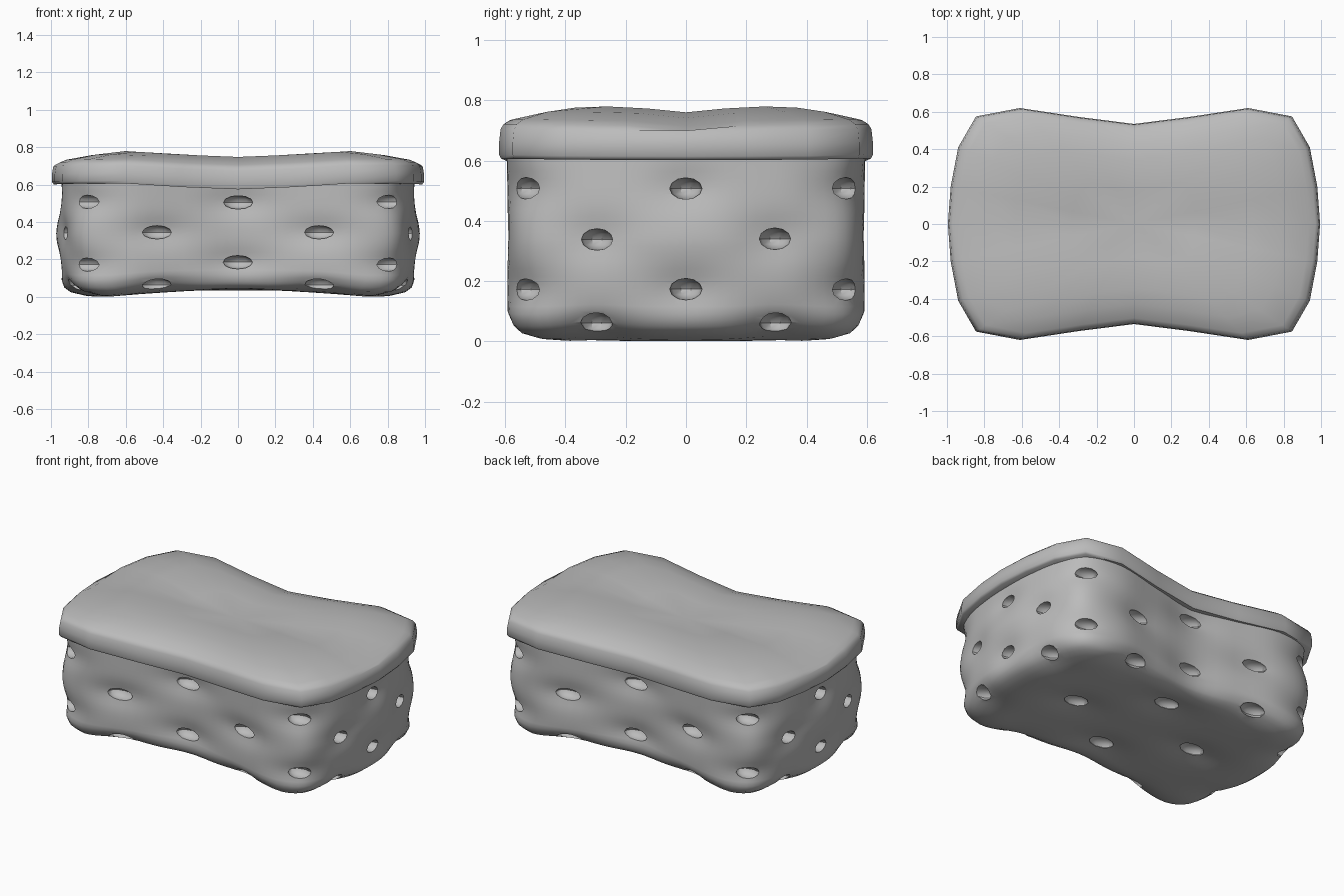
import bpy, bmesh, math
from mathutils import Vector
from mathutils.bvhtree import BVHTree

if "Cube" in bpy.data.objects:
    bpy.data.objects.remove(bpy.data.objects["Cube"])

grey = bpy.data.materials.new("sponge grey")
grey.diffuse_color = (0.5, 0.5, 0.5, 1)
grey.use_nodes = True
grey.node_tree.nodes["Principled BSDF"].inputs["Base Color"].default_value = grey.diffuse_color

# Quarter of the pinched outline, from the end to the middle of the long side
QUARTER = [(0.995, 0), (0.98, 0.2), (0.94, 0.41), (0.845, 0.575),
           (0.61, 0.62), (0.3, 0.573), (0, 0.535)]
OUTLINE = (QUARTER + [(-x, y) for x, y in QUARTER[-2::-1]]
           + [(-x, -y) for x, y in QUARTER[1:]]
           + [(x, -y) for x, y in QUARTER[-2:0:-1]])


def interp(table, v):
    for (a, fa), (b, fb) in zip(table, table[1:]):
        if v <= b:
            return fa + (fb - fa) * max(0, (v - a) / (b - a))
    return table[-1][1]


def refine(pts, n):
    """Closed smooth curve through the points."""
    out, k = [], len(pts)
    for i in range(k):
        p = [Vector(pts[(i + j) % k]) for j in (-1, 0, 1, 2)]
        for s in range(n):
            t = s / n
            q = 0.5 * (2 * p[1] + (p[2] - p[0]) * t
                       + (2 * p[0] - 5 * p[1] + 4 * p[2] - p[3]) * t ** 2
                       + (3 * p[1] - p[0] - 3 * p[2] + p[3]) * t ** 3)
            out.append(tuple(q))
    return out


def loft(outline, rings, shape):
    """Rings are (x scale, y scale, z), listed bottom to top; both ends close to a point."""
    bm = bmesh.new()
    n = len(outline)
    loops = [[bm.verts.new(shape(x * sx, y * sy, z)) for x, y in outline]
             for sx, sy, z in rings]
    for a, b in zip(loops, loops[1:]):
        for i in range(n):
            j = (i + 1) % n
            bm.faces.new((a[i], a[j], b[j], b[i]))
    for loop, z, up in ((loops[0], rings[0][2], False), (loops[-1], rings[-1][2], True)):
        tip = bm.verts.new(shape(0, 0, z))
        for i in range(n):
            a, b = loop[i], loop[(i + 1) % n]
            bm.faces.new((a, b, tip) if up else (b, a, tip))
    bm.normal_update()
    return bm


def to_object(bm, name):
    mesh = bpy.data.meshes.new(name)
    bm.to_mesh(mesh)
    bm.free()
    obj = bpy.data.objects.new(name, mesh)
    bpy.context.collection.objects.link(obj)
    mesh.materials.append(grey)
    return obj


def smooth(obj, angle):
    bpy.ops.object.select_all(action='DESELECT')
    obj.select_set(True)
    bpy.context.view_layer.objects.active = obj
    bpy.ops.object.shade_smooth_by_angle(angle=math.radians(angle))


# Sponge body: rounded bottom edge, slightly bulging ends, arched underside
def body_shape(x, y, z):
    arch = 0.035 * max(0, 1 - (x / 0.68) ** 2)
    return x, y, z + arch * (1 - z / 0.64)


SIDE_X = [(0.0, 0.76), (0.006, 0.82), (0.025, 0.9), (0.05, 0.935), (0.09, 0.955),
          (0.33, 0.978), (0.64, 0.95)]
SIDE_Y = [(0.0, 0.74), (0.006, 0.82), (0.025, 0.9), (0.05, 0.935), (0.09, 0.96), (0.64, 0.96)]
levels = [0.0, 0.006, 0.014, 0.025, 0.037, 0.05, 0.07] + [0.09 + 0.025 * i for i in range(23)]
rings = [(0.76 * i / 16, 0.74 * i / 16, 0) for i in range(1, 16)]
rings += [(interp(SIDE_X, z), interp(SIDE_Y, z), z) for z in levels]
body_bm = loft(refine(OUTLINE, 5), rings, body_shape)

# Pore positions in a diamond pattern: long sides, ends, corners and underside
seeds = []
for s in (-1, 1):
    seeds += [(0, s * 0.52, 0.505), (0, s * 0.52, 0.185),
              (s * 0.97, 0, 0.51), (s * 0.97, 0, 0.17),
              (s * 0.43, 0, 0.0), (0, s * 0.29, 0.0)]
    for t in (-1, 1):
        seeds += [(s * 0.43, t * 0.57, 0.345), (s * 0.43, t * 0.55, 0.03),
                  (s * 0.95, t * 0.3, 0.34), (s * 0.9, t * 0.3, 0.03),
                  (s * 0.83, t * 0.56, 0.51), (s * 0.83, t * 0.56, 0.17)]
tree = BVHTree.FromBMesh(body_bm)
pores = [tree.find_nearest(Vector(p))[:2] for p in seeds]

# Soft dimple around every pore
RADII = (0.082, 0.054, 0.036)
for v in body_bm.verts:
    start = v.co.copy()
    for p, nrm in pores:
        d = start - p
        q = sum((c / (2.1 * r)) ** 2 for c, r in zip(d, RADII))
        if q < 6:
            v.co -= nrm * 0.024 * math.exp(-q)
body = to_object(body_bm, "sponge_body")

# Pore cutter: one flattened ball per pore
cut_bm = bmesh.new()
for p, nrm in pores:
    ball = bmesh.ops.create_uvsphere(cut_bm, u_segments=10, v_segments=6, radius=1)["verts"]
    for v in ball:
        v.co = Vector(c * r for c, r in zip(v.co, RADII)) + p - nrm * 0.022
cutter = to_object(cut_bm, "pore_cutter")
cutter.hide_render = True
cut = body.modifiers.new("pores", 'BOOLEAN')
cut.operation = 'DIFFERENCE'
cut.solver = 'EXACT'
cut.object = cutter
bpy.context.view_layer.objects.active = body
bpy.ops.object.modifier_apply(modifier=cut.name)
bpy.data.objects.remove(cutter)
smooth(body, 40)


# Scouring pad: overhanging rim and a gently saddled top
def pad_shape(x, y, z):
    wave = interp([(0, -0.032), (0.3, -0.02), (0.61, 0), (0.84, -0.001), (1, -0.006)], abs(x))
    crease = 0.02 * max(0, 1 - abs(y) / 0.2) if z > 0.72 else 0
    return x, y, z + wave - crease


PAD = [(0.9, 0.607), (0.99, 0.607), (1.0, 0.62), (1.0, 0.66), (0.992, 0.705),
       (0.975, 0.722), (0.94, 0.737), (0.8, 0.762), (0.64, 0.78), (0.33, 0.78)]
pad = to_object(loft(OUTLINE, [(s, s, z) for s, z in PAD], pad_shape), "scouring_pad")
smooth(pad, 60)
